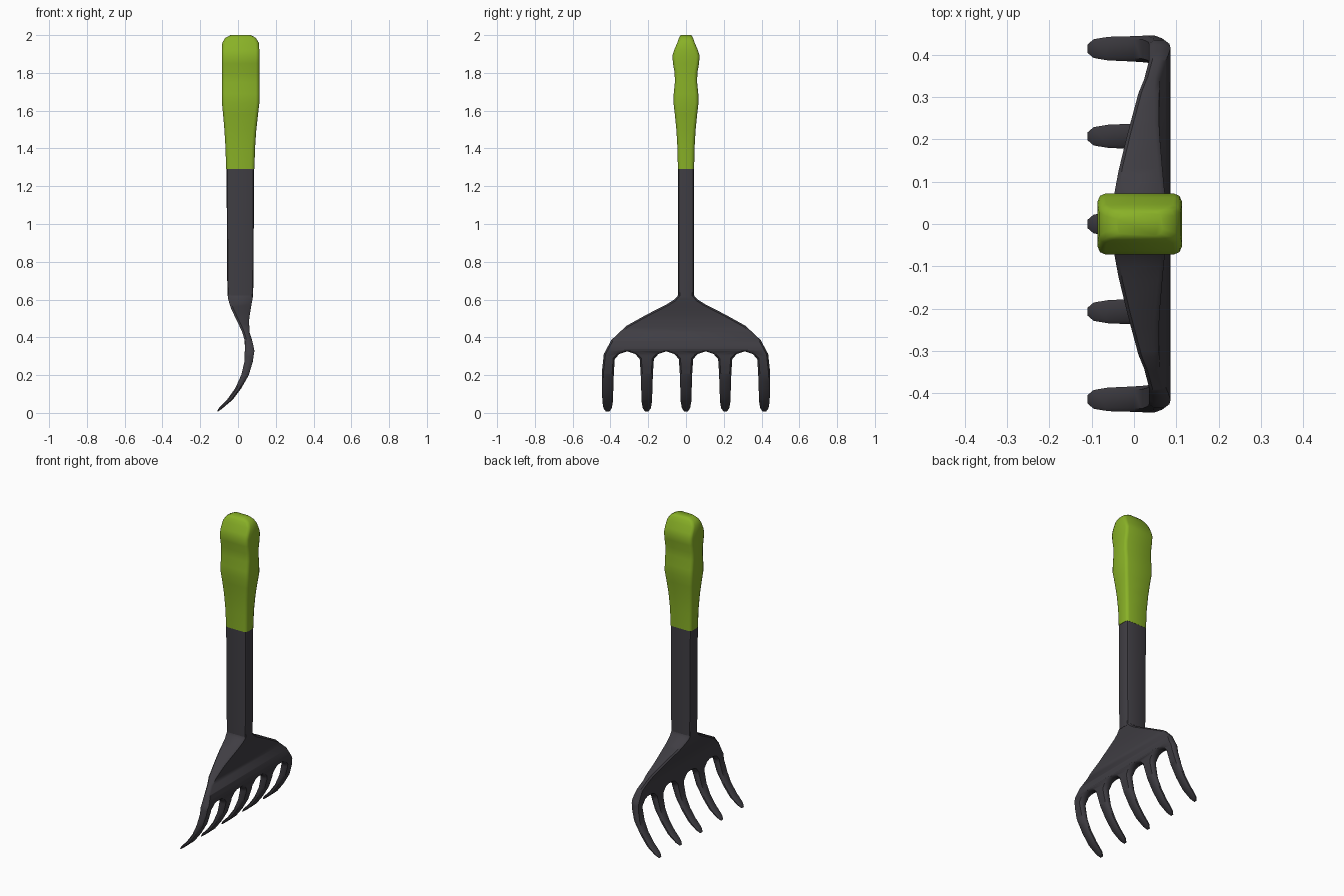
import bpy, bmesh
from math import radians

cube = bpy.data.objects.get("Cube")
if cube:
    bpy.data.objects.remove(cube, do_unlink=True)


def material(name, rgb):
    m = bpy.data.materials.new(name)
    m.use_nodes = True
    m.diffuse_color = (*rgb, 1)
    m.node_tree.nodes["Principled BSDF"].inputs["Base Color"].default_value = (*rgb, 1)
    return m


green = material("grip green", (0.25, 0.44, 0.02))
dark = material("dark metal", (0.050, 0.047, 0.056))


def finish(bm, name, mat, angle):
    bmesh.ops.recalc_face_normals(bm, faces=bm.faces)
    mesh = bpy.data.meshes.new(name)
    bm.to_mesh(mesh)
    bm.free()
    mesh.materials.append(mat)
    ob = bpy.data.objects.new(name, mesh)
    bpy.context.collection.objects.link(ob)
    bpy.ops.object.select_all(action='DESELECT')
    ob.select_set(True)
    bpy.context.view_layer.objects.active = ob
    bpy.ops.object.shade_smooth_by_angle(angle=radians(angle))
    return ob


def loft(name, mat, rings, chamfer, angle):
    """Stack chamfered rectangles given as (z, x min, x max, half depth)."""
    bm = bmesh.new()
    loops = []
    for z, x0, x1, h in rings:
        c = min(chamfer, h * 0.6)
        m = c * 0.3
        corner = [(0, c), (m, m), (c, 0)]
        pts = [(x0 + a, -h + b) for a, b in corner]
        pts += [(x1 - a, -h + b) for a, b in reversed(corner)]
        pts += [(x1 - a, h - b) for a, b in corner]
        pts += [(x0 + a, h - b) for a, b in reversed(corner)]
        loops.append([bm.verts.new((x, y, z)) for x, y in pts])
    for low, high in zip(loops, loops[1:]):
        for i in range(len(low)):
            j = (i + 1) % len(low)
            bm.faces.new((low[i], low[j], high[j], high[i]))
    bm.faces.new(loops[0])
    bm.faces.new(loops[-1])
    return finish(bm, name, mat, angle)


# Grip with two finger swells
loft("grip", green, [
    (1.29, -0.063, 0.087, 0.043), (1.40, -0.066, 0.090, 0.045),
    (1.50, -0.072, 0.097, 0.051), (1.58, -0.079, 0.106, 0.059),
    (1.64, -0.085, 0.113, 0.066), (1.69, -0.086, 0.113, 0.065),
    (1.75, -0.086, 0.113, 0.059), (1.80, -0.086, 0.113, 0.060),
    (1.85, -0.086, 0.113, 0.069), (1.89, -0.086, 0.113, 0.072),
    (1.92, -0.086, 0.113, 0.063), (1.96, -0.083, 0.110, 0.046),
    (1.985, -0.068, 0.095, 0.037), (2.0, -0.04, 0.068, 0.028)], 0.018, 50)

# Shaft
loft("shaft", dark, [(0.61, -0.054, 0.079, 0.042), (0.70, -0.057, 0.082, 0.042),
                     (1.30, -0.061, 0.085, 0.042)], 0.014, 40)

# Side curve of the rake head: (z, x of concave face, x of rear face)
curve = [(0.00, -0.118, -0.112), (0.03, -0.098, -0.075), (0.07, -0.058, -0.028),
         (0.13, -0.015, 0.017), (0.20, 0.017, 0.057), (0.27, 0.034, 0.078),
         (0.33, 0.036, 0.087), (0.38, 0.036, 0.076), (0.43, 0.022, 0.060),
         (0.50, -0.012, 0.059), (0.56, -0.040, 0.069), (0.61, -0.054, 0.078),
         (0.70, -0.056, 0.081)]


def thickness_at(z):
    z = min(max(z, 0), 0.6999)
    for (z0, a0, b0), (z1, a1, b1) in zip(curve, curve[1:]):
        if z <= z1:
            t = (z - z0) / (z1 - z0)
            return a0 + (a1 - a0) * t, b0 + (b1 - b0) * t


# Half outline of the head, from neck to middle tine
tine_side = [(0.038, 0.285), (0.033, 0.21), (0.028, 0.06), (0.022, 0.025), (0.010, 0.008)]
arch = [(0.062, 0.312), (0.104, 0.326), (0.146, 0.312)]
half = [(0.040, 0.66), (0.042, 0.622), (0.065, 0.598), (0.10, 0.576), (0.205, 0.522),
        (0.315, 0.461), (0.395, 0.386), (0.435, 0.312), (0.446, 0.21),
        (0.443, 0.06), (0.437, 0.025), (0.425, 0.008)]
for centre in (0.415, 0.208):
    half += [(centre - w, z) for w, z in reversed(tine_side)]
    half += [(centre - 0.208 + y, z) for y, z in reversed(arch)]
    half += [(centre - 0.208 + w, z) for w, z in tine_side]
outline = half + [(-y, z) for y, z in reversed(half)]

# Rake head: flat outline, sliced in height, rounded at the rim, then bent
bm = bmesh.new()
rim = bm.verts.layers.int.new("rim")
side = bm.verts.layers.int.new("side")
bm.faces.new([bm.verts.new((0, y, z)) for y, z in outline])
for z in (0.035, 0.07, 0.1, 0.13, 0.165, 0.2, 0.235, 0.27, 0.3, 0.332, 0.36,
          0.39, 0.43, 0.47, 0.5, 0.53, 0.56, 0.61):
    bmesh.ops.bisect_plane(bm, geom=bm.verts[:] + bm.edges[:] + bm.faces[:],
                           plane_co=(0, 0, z), plane_no=(0, 0, 1))
bmesh.ops.inset_region(bm, faces=bm.faces[:], thickness=0.009,
                       use_boundary=True, use_even_offset=True)
for v in bm.verts:
    v[rim] = int(v.is_boundary)
copy = bmesh.ops.extrude_face_region(bm, geom=bm.faces[:], use_keep_orig=True)
for v in copy["geom"]:
    if isinstance(v, bmesh.types.BMVert):
        v[side] = 1
for v in bm.verts:
    front, back = thickness_at(v.co.z)
    mid, size = (front + back) / 2, (back - front) / 2
    if v[rim]:
        size = max(size * 0.45, size - 0.012)
    v.co.x = mid + (size if v[side] else -size)
finish(bm, "rake_head", dark, 45)
